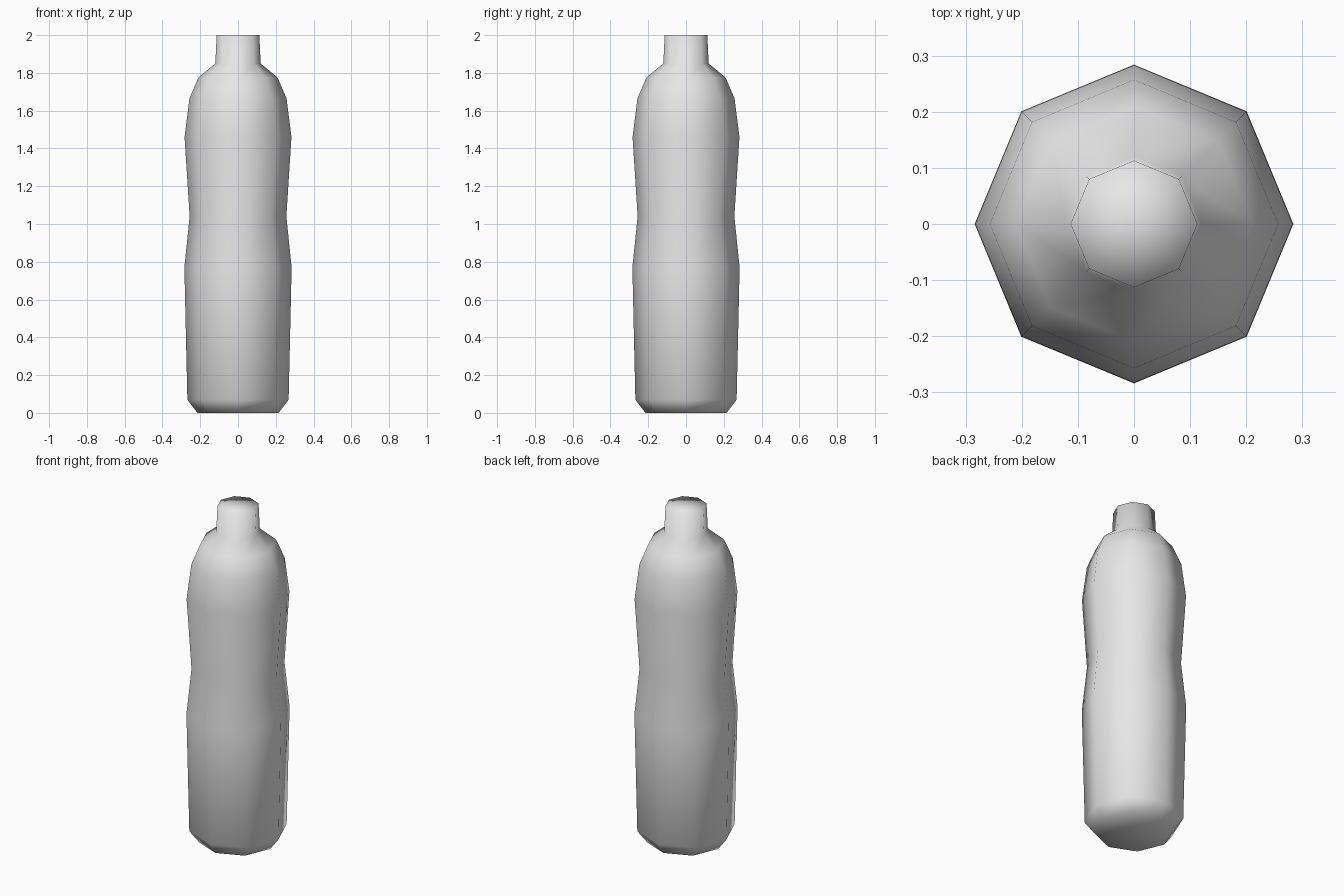
import bpy, bmesh, math
from mathutils import Vector

cube = bpy.data.objects.get("Cube")
if cube:
    bpy.data.objects.remove(cube, do_unlink=True)

SIDES = 8

# Plain grey material
grey = bpy.data.materials.new("light grey")
grey.use_nodes = True
grey.diffuse_color = (0.8, 0.8, 0.8, 1)
grey.node_tree.nodes["Principled BSDF"].inputs["Base Color"].default_value = (0.8, 0.8, 0.8, 1)

# Half profile (radius, height): base, waisted body, shoulder, neck, closed top
profile = [(0, 0), (0.215, 0), (0.268, 0.07), (0.284, 0.77), (0.256, 1.04),
           (0.283, 1.46), (0.257, 1.665), (0.21, 1.775), (0.12, 1.85),
           (0.113, 2), (0, 2)]

# Revolve the profile into an eight-sided body
bm = bmesh.new()
verts = [bm.verts.new((r, 0, z)) for r, z in profile]
edges = [bm.edges.new(pair) for pair in zip(verts, verts[1:])]
bmesh.ops.spin(bm, geom=verts + edges, cent=Vector(), axis=Vector((0, 0, 1)),
               angle=math.tau, steps=SIDES)
bmesh.ops.remove_doubles(bm, verts=bm.verts[:], dist=0.001)
bmesh.ops.recalc_face_normals(bm, faces=bm.faces[:])
for face in bm.faces:
    face.smooth = True

mesh = bpy.data.meshes.new("bottle")
bm.to_mesh(mesh)
bm.free()
mesh.materials.append(grey)
bottle = bpy.data.objects.new("bottle", mesh)
bpy.context.collection.objects.link(bottle)
